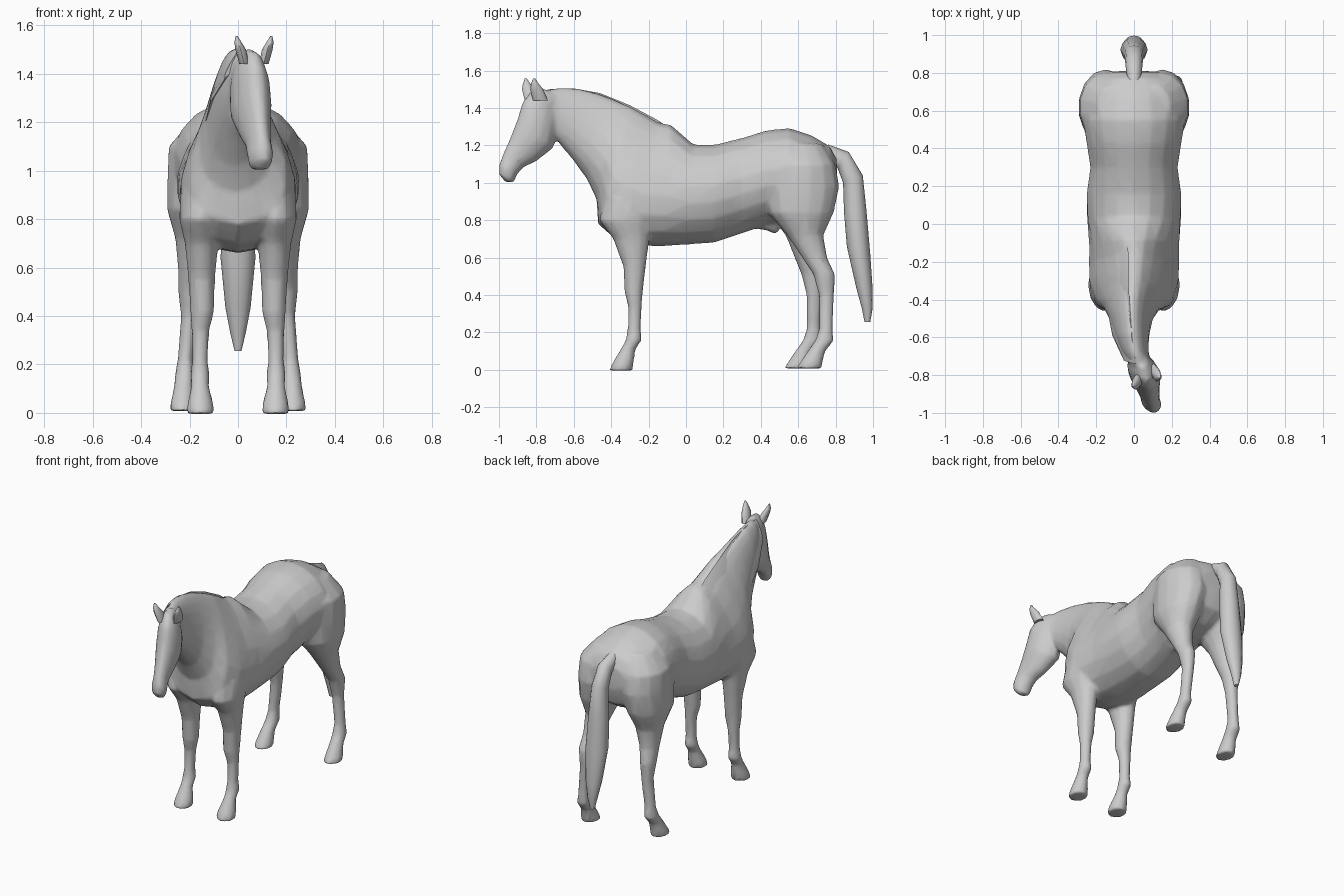
import bpy, bmesh, math
from mathutils import Vector


def loft(name, rows, n=14):
    """Skin oval rings. Row: x1,y1,z1, x2,y2,z2 (two rim points), half width, skew."""
    bm = bmesh.new()
    angles = [2 * math.pi * i / n for i in range(n)]
    rings = []
    for x1, y1, z1, x2, y2, z2, w, k in rows:
        a, b = Vector((x1, y1, z1)), Vector((x2, y2, z2))
        mid, half = (a + b) / 2, (a - b) / 2
        wid = [math.sin(t) * (1 - k * math.cos(t)) for t in angles]
        m = max(wid)
        rings.append([bm.verts.new(mid + half * math.cos(t) + Vector((w * s / m, 0, 0)))
                      for t, s in zip(angles, wid)])
    for r, q in zip(rings, rings[1:]):
        for i in range(n):
            j = (i + 1) % n
            bm.faces.new((r[i], r[j], q[j], q[i]))
    bm.faces.new(rings[0])
    bm.faces.new(rings[-1])
    bmesh.ops.recalc_face_normals(bm, faces=bm.faces)
    me = bpy.data.meshes.new(name)
    bm.to_mesh(me)
    bm.free()
    me.shade_smooth()
    me.set_sharp_from_angle(angle=math.radians(60))
    ob = bpy.data.objects.new(name, me)
    bpy.context.collection.objects.link(ob)
    return ob


# Torso and neck: top line point, bottom line point, x centre, half width, skew
torso = [
    (.805, 1.13, .81, .98, 0, .12, 0),
    (.77, 1.195, .775, .87, 0, .20, 0),
    (.67, 1.255, .68, .81, 0, .245, 0),
    (.55, 1.293, .56, .78, 0, .27, 0),
    (.43, 1.28, .43, .775, 0, .25, 0),
    (.30, 1.24, .30, .73, 0, .23, 0),
    (.16, 1.205, .15, .68, 0, .25, 0),
    (.04, 1.205, .00, .67, 0, .248, .05),
    (-.08, 1.31, -.14, .66, 0, .238, .3),
    (-.15, 1.325, -.26, .665, 0, .238, .4),
    (-.20, 1.355, -.38, .70, 0, .235, .45),
    (-.29, 1.405, -.47, .78, 0, .20, .45),
    (-.37, 1.44, -.478, .91, -.01, .15, .35),
    (-.46, 1.475, -.53, 1.02, -.015, .115, .25),
    (-.58, 1.505, -.61, 1.13, -.01, .09, .15),
    (-.68, 1.51, -.67, 1.20, .005, .072, .1),
    (-.75, 1.495, -.72, 1.28, .03, .057, 0),
]
body = [loft("body", [(c, a, b, c, d, e, w, k) for a, b, d, e, c, w, k in torso], 18)]


# Head, turned a little to one side
def turn(y):
    return .03 - .25 * (y + .7)


head = [
    (-.76, 1.505, -.67, 1.43, .035),
    (-.83, 1.49, -.69, 1.37, .062),
    (-.875, 1.43, -.685, 1.28, .08),
    (-.905, 1.33, -.71, 1.185, .082),
    (-.945, 1.23, -.80, 1.115, .062),
    (-.98, 1.15, -.865, 1.085, .05),
    (-1.0, 1.095, -.90, 1.05, .053),
    (-1.0, 1.045, -.915, 1.015, .048),
    (-.968, 1.005, -.92, 1.003, .03),
]
body.append(loft("head", [(turn(a), a, b, turn(d), d, e, w, .15) for a, b, d, e, w in head]))

# Ears, swivelled with the head
for side, nm in ((-1, "ear_left"), (1, "ear_right")):
    ear = [(-.84, -.76, 1.44, .04, .02), (-.855, -.785, 1.50, .055, .022),
           (-.85, -.81, 1.53, .066, .015), (-.84, -.828, 1.557, .072, .004)]
    d = side * .022
    loft(nm, [(.066 + side * c, a + d, z, .066 + side * c, b + d, z, w, 0)
              for a, b, z, c, w in ear], 8)

# Legs: front y, back y, height, x centre, half width
front = [
    (-.37, -.20, 1.02, .13, .05), (-.44, -.16, .91, .15, .088),
    (-.465, -.18, .80, .155, .088), (-.39, -.195, .70, .15, .07),
    (-.335, -.215, .55, .15, .055), (-.33, -.23, .42, .148, .05),
    (-.31, -.237, .34, .155, .037), (-.312, -.242, .22, .157, .032),
    (-.322, -.235, .16, .157, .040), (-.35, -.27, .11, .157, .037),
    (-.395, -.28, .035, .155, .055), (-.412, -.285, -.004, .155, .057),
]
hind = [
    (.50, .73, 1.21, .11, .08), (.44, .80, 1.10, .145, .14),
    (.42, .82, .98, .15, .14), (.44, .79, .84, .17, .122),
    (.54, .735, .72, .178, .08), (.62, .755, .60, .19, .057),
    (.68, .797, .51, .20, .047), (.71, .792, .40, .20, .035),
    (.712, .784, .22, .217, .032), (.69, .79, .155, .22, .04),
    (.65, .745, .10, .225, .04), (.61, .73, .04, .228, .05),
    (.59, .727, .008, .228, .052),
]
for side, tag in ((-1, "left"), (1, "right")):
    body.append(loft("front_leg_" + tag, [(side * c, a, z, side * c, b, z, w, 0)
                                          for a, b, z, c, w in front], 12))
    # the left hind leg steps slightly forward
    rows = []
    for a, b, z, c, w in hind:
        s = -.066 * min(1, max(0, (.75 - z) / .25)) if side < 0 else 0
        rows.append((side * c, a + s, z, side * c, b + s, z, w, 0))
    body.append(loft("hind_leg_" + tag, rows, 14))

# Small underbelly fold
body.append(loft("belly_fold", [
    (0, .34, .82, 0, .36, .755, .03, 0), (0, .42, .82, 0, .43, .745, .05, 0),
    (0, .48, .82, 0, .48, .725, .04, 0), (0, .53, .82, 0, .52, .77, .02, 0)], 8))

# Fuse body, head and legs into one soft skin
bpy.ops.object.select_all(action='DESELECT')
for ob in body:
    ob.select_set(True)
bpy.context.view_layer.objects.active = body[0]
bpy.ops.object.join()
skin = bpy.context.object
m = skin.modifiers.new("fuse", 'REMESH')
m.mode, m.voxel_size, m.use_smooth_shade = 'VOXEL', .012, True
m = skin.modifiers.new("soften", 'SMOOTH')
m.factor, m.iterations = .5, 4
m = skin.modifiers.new("reduce", 'DECIMATE')
m.ratio = .15
bpy.ops.object.convert(target='MESH')
skin = bpy.context.object
skin.data.shade_smooth()
skin.data.set_sharp_from_angle(angle=math.radians(60))

# Tail: outer point, inner point, half width
tail = [
    (.76, 1.205, .76, 1.12, .035), (.87, 1.165, .81, 1.08, .045),
    (.945, 1.04, .84, 1.00, .05), (.965, .85, .845, .84, .062),
    (.985, .62, .86, .66, .072), (.998, .43, .91, .44, .052),
    (.998, .33, .94, .33, .032), (.985, .255, .955, .255, .014),
]
loft("tail", [(0, a, b, 0, d, e, w, 0) for a, b, d, e, w in tail], 12)

# Mane lying on the left side of the neck
mane = [
    (.01, -.74, 1.50, -.055, -.72, 1.38, .012, 0),
    (-.01, -.60, 1.505, -.115, -.59, 1.28, .014, 0),
    (-.02, -.46, 1.48, -.14, -.46, 1.18, .014, 0),
    (-.03, -.30, 1.415, -.16, -.32, 1.12, .014, 0),
    (-.03, -.15, 1.335, -.14, -.18, 1.15, .014, 0),
    (-.04, -.03, 1.25, -.08, -.05, 1.20, .008, 0),
]
loft("mane", mane, 8)
